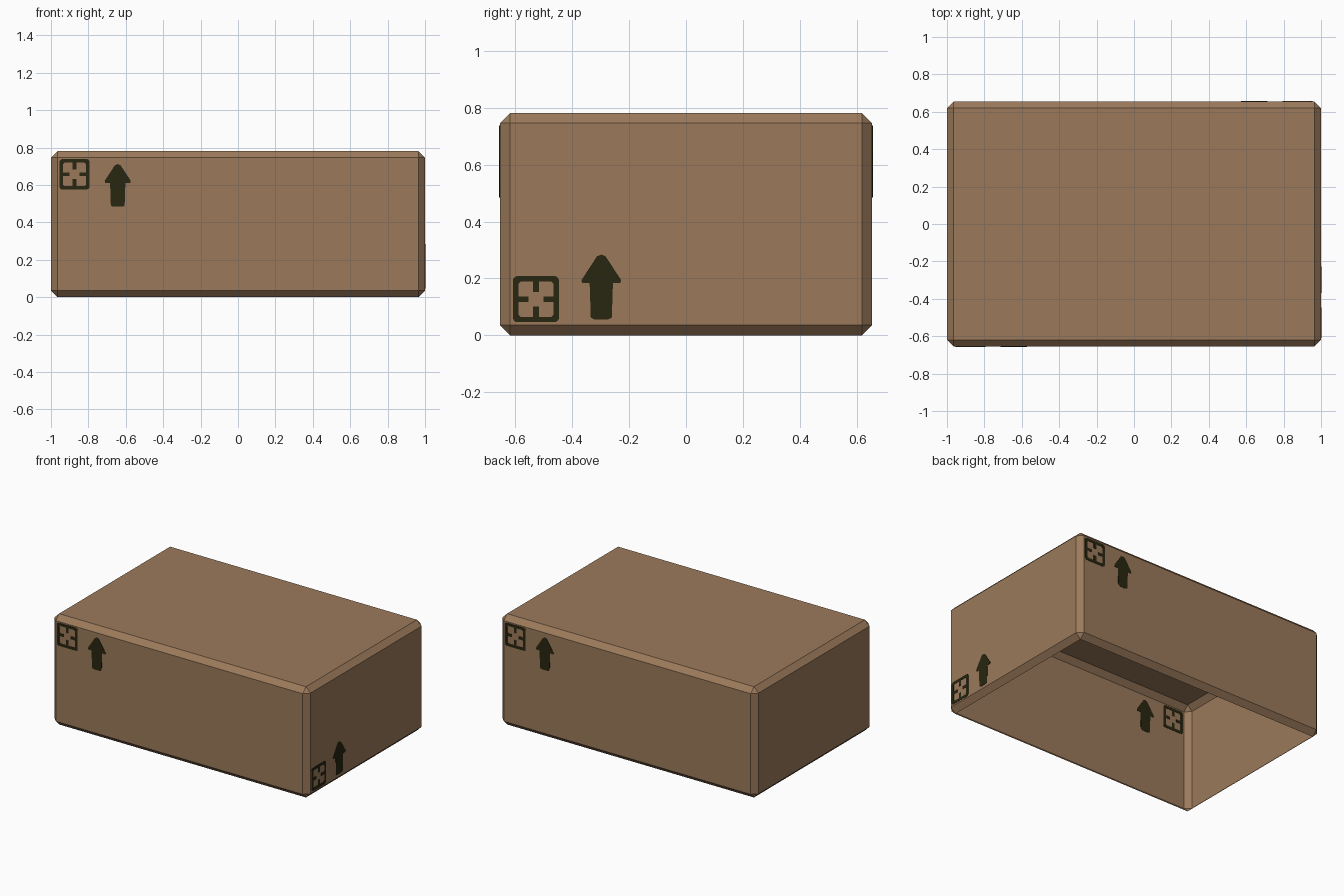
import bpy, bmesh, math
from mathutils import Matrix, Vector

if "Cube" in bpy.data.objects:
    bpy.data.objects.remove(bpy.data.objects["Cube"], do_unlink=True)

LENGTH, DEPTH, HEIGHT, CHAMFER = 2.0, 1.31, 0.782, 0.036


def material(name, rgb):
    mat = bpy.data.materials.new(name)
    mat.use_nodes = True
    colour = (*rgb, 1.0)
    mat.diffuse_color = colour
    bsdf = mat.node_tree.nodes["Principled BSDF"]
    bsdf.inputs["Base Color"].default_value = colour
    bsdf.inputs["Roughness"].default_value = 0.9
    return mat


cardboard = material("cardboard_brown", (0.33, 0.195, 0.105))
ink = material("dark_ink", (0.021, 0.019, 0.005))


def add_object(name, mesh, mat):
    obj = bpy.data.objects.new(name, mesh)
    bpy.context.collection.objects.link(obj)
    mesh.materials.clear()
    mesh.materials.append(mat)
    return obj


# Carton shell: chamfered box, one sheet thick, open underneath
bm = bmesh.new()
bmesh.ops.create_cube(bm, size=1.0)
bmesh.ops.scale(bm, vec=(LENGTH, DEPTH, HEIGHT), verts=bm.verts)
bmesh.ops.translate(bm, vec=(0, 0, HEIGHT / 2), verts=bm.verts)
bmesh.ops.bevel(bm, geom=bm.edges[:], offset=CHAMFER, segments=1,
                profile=0.5, affect='EDGES')
bm.normal_update()
bottom = [f for f in bm.faces if f.normal.z < -0.99]
bmesh.ops.delete(bm, geom=bottom, context='FACES_ONLY')
shell = bpy.data.meshes.new("carton_shell")
bm.to_mesh(shell)
bm.free()
add_object("carton_shell", shell, cardboard)


def four_way(points):
    """Repeat one side of an outline around the centre."""
    loop = []
    for k in range(4):
        turn = Matrix.Rotation(-k * math.pi / 2, 2)
        loop += [turn @ Vector(p) for p in points]
    return loop


def plate(name, outlines):
    """Flat plate from filled outlines; inner outlines become holes."""
    curve = bpy.data.curves.new(name, 'CURVE')
    curve.dimensions = '2D'
    curve.fill_mode = 'BOTH'
    curve.extrude = 0.002
    for points in outlines:
        spline = curve.splines.new('POLY')
        spline.points.add(len(points) - 1)
        for sp, (x, y) in zip(spline.points, points):
            sp.co = (x, y, 0, 1)
        spline.use_cyclic_u = True
    temp = bpy.data.objects.new(name, curve)
    mesh = bpy.data.meshes.new_from_object(temp)
    mesh.name = name
    bpy.data.objects.remove(temp)
    bpy.data.curves.remove(curve)
    return mesh


# Printed handling marks: a frame with short inward ticks, and an up arrow
frame_outer = four_way([(-0.078, 0.075), (-0.068, 0.081), (0.068, 0.081)])
frame_inner = four_way([(-0.054, 0.062), (-0.010, 0.062), (-0.010, 0.026),
                        (0.010, 0.026), (0.010, 0.062), (0.054, 0.062)])
frame_mark = plate("frame_mark", [frame_outer, frame_inner])

half_arrow = [(0, 0.114), (0.015, 0.108), (0.070, 0.024), (0.067, 0.014),
              (0.041, 0.014), (0.037, -0.108), (0.025, -0.114)]
arrow = half_arrow + [(-x, y) for x, y in reversed(half_arrow[1:])]
arrow_mark = plate("arrow_mark", [arrow])

# Each wall: turn about z, distance from centre, frame centre, arrow centre
walls = {
    "front": (0, DEPTH / 2, (-0.874, 0.657), (-0.643, 0.598)),
    "left": (90, LENGTH / 2, (-0.528, 0.127), (-0.298, 0.170)),
    "back": (180, DEPTH / 2, (-0.874, 0.657), (-0.643, 0.598)),
}
for side, (angle, distance, frame_at, arrow_at) in walls.items():
    turn = Matrix.Rotation(math.radians(angle), 4, 'Z')
    upright = Matrix.Rotation(math.pi / 2, 4, 'X')
    for mesh, (u, v) in ((frame_mark, frame_at), (arrow_mark, arrow_at)):
        obj = add_object(f"{side}_{mesh.name}", mesh, ink)
        obj.matrix_world = turn @ Matrix.Translation((u, -distance, v)) @ upright
